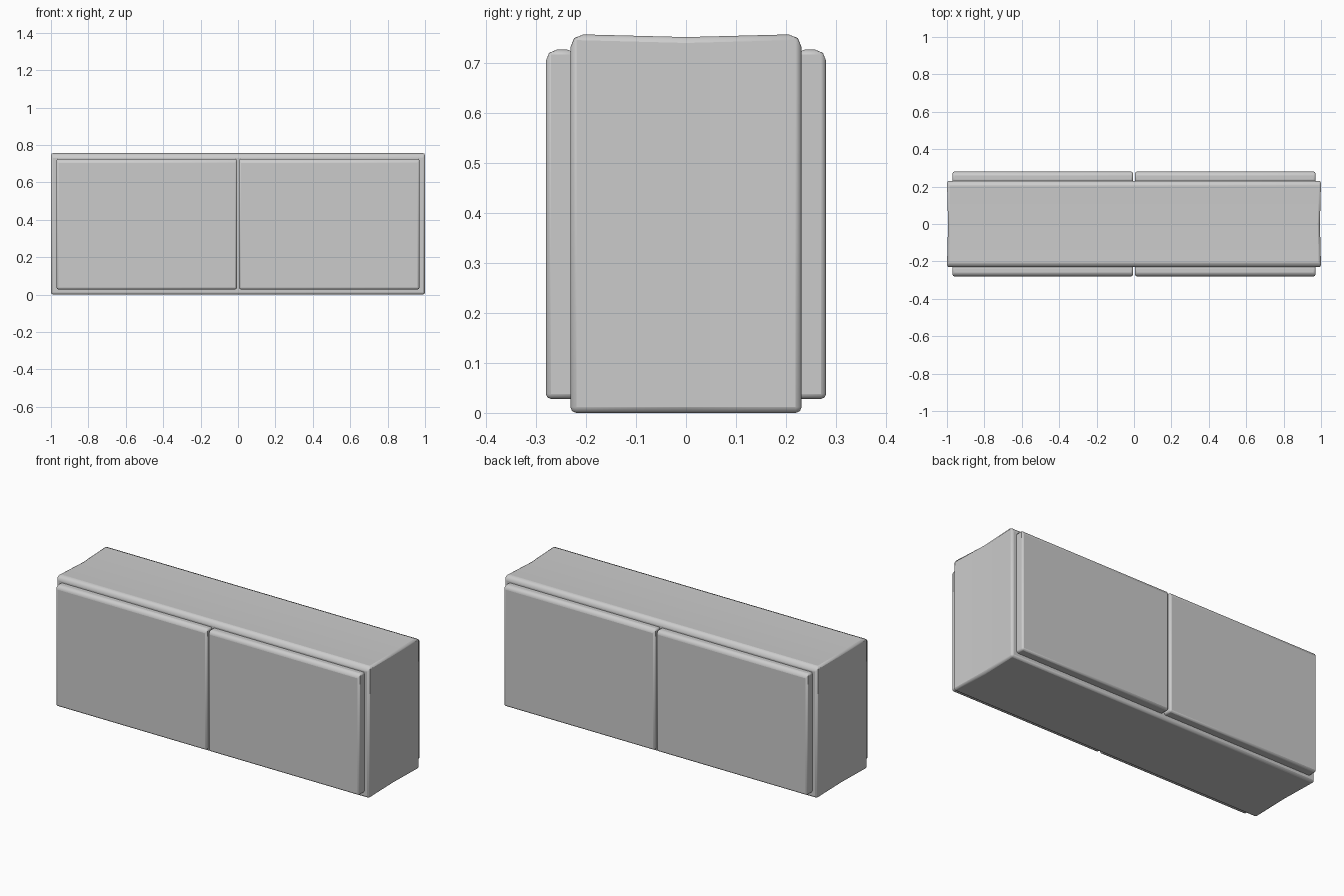
import bpy, bmesh

if "Cube" in bpy.data.objects:
    bpy.data.objects.remove(bpy.data.objects["Cube"])


def soft_block(name, lo, hi, bevel, dip=0.0):
    """Box with a softly bevelled rim; dip hollows the top and ends slightly."""
    bm = bmesh.new()
    bmesh.ops.create_cube(bm, size=1)
    for v in bm.verts:
        v.co = [lo[i] + (v.co[i] + 0.5) * (hi[i] - lo[i]) for i in range(3)]
    if dip:
        # centre loop across the depth, lowered on top and drawn in at the ends
        bmesh.ops.bisect_plane(bm, geom=bm.verts[:] + bm.edges[:] + bm.faces[:],
                               plane_co=(0, 0, 0), plane_no=(0, 1, 0))
        for v in bm.verts:
            if abs(v.co.y) < 1e-4:
                v.co.x *= 1 - dip
                if v.co.z > 0.5:
                    v.co.z -= dip
    # wider rounding on the top rim than on the sides and base
    weight = bm.edges.layers.float.new("bevel_weight_edge")
    for e in bm.edges:
        if e.calc_face_angle(0) > 0.5:
            on_top = all(v.co.z > hi[2] - 0.02 for v in e.verts)
            along_x = abs(e.verts[0].co.x - e.verts[1].co.x) > 0.1
            e[weight] = 1.0 if on_top and along_x else 0.45
    mesh = bpy.data.meshes.new(name)
    bm.to_mesh(mesh)
    bm.free()
    obj = bpy.data.objects.new(name, mesh)
    bpy.context.collection.objects.link(obj)
    mod = obj.modifiers.new("Bevel", 'BEVEL')
    mod.width = bevel
    mod.segments = 2
    mod.limit_method = 'WEIGHT'
    bpy.ops.object.select_all(action='DESELECT')
    bpy.context.view_layer.objects.active = obj
    obj.select_set(True)
    bpy.ops.object.shade_smooth_by_angle(angle=0.6)
    return obj


# main body
soft_block("body", (-1.0, -0.231, 0.0), (1.0, 0.231, 0.757), 0.026, dip=0.006)

# raised panels, two on the front and two on the back
for side, y0, y1 in (("front", -0.28, -0.215), ("back", 0.215, 0.28)):
    for hand, x0, x1 in (("left", -0.97, -0.006), ("right", 0.006, 0.97)):
        soft_block(f"{side}_{hand}_panel", (x0, y0, 0.028), (x1, y1, 0.726), 0.022)
